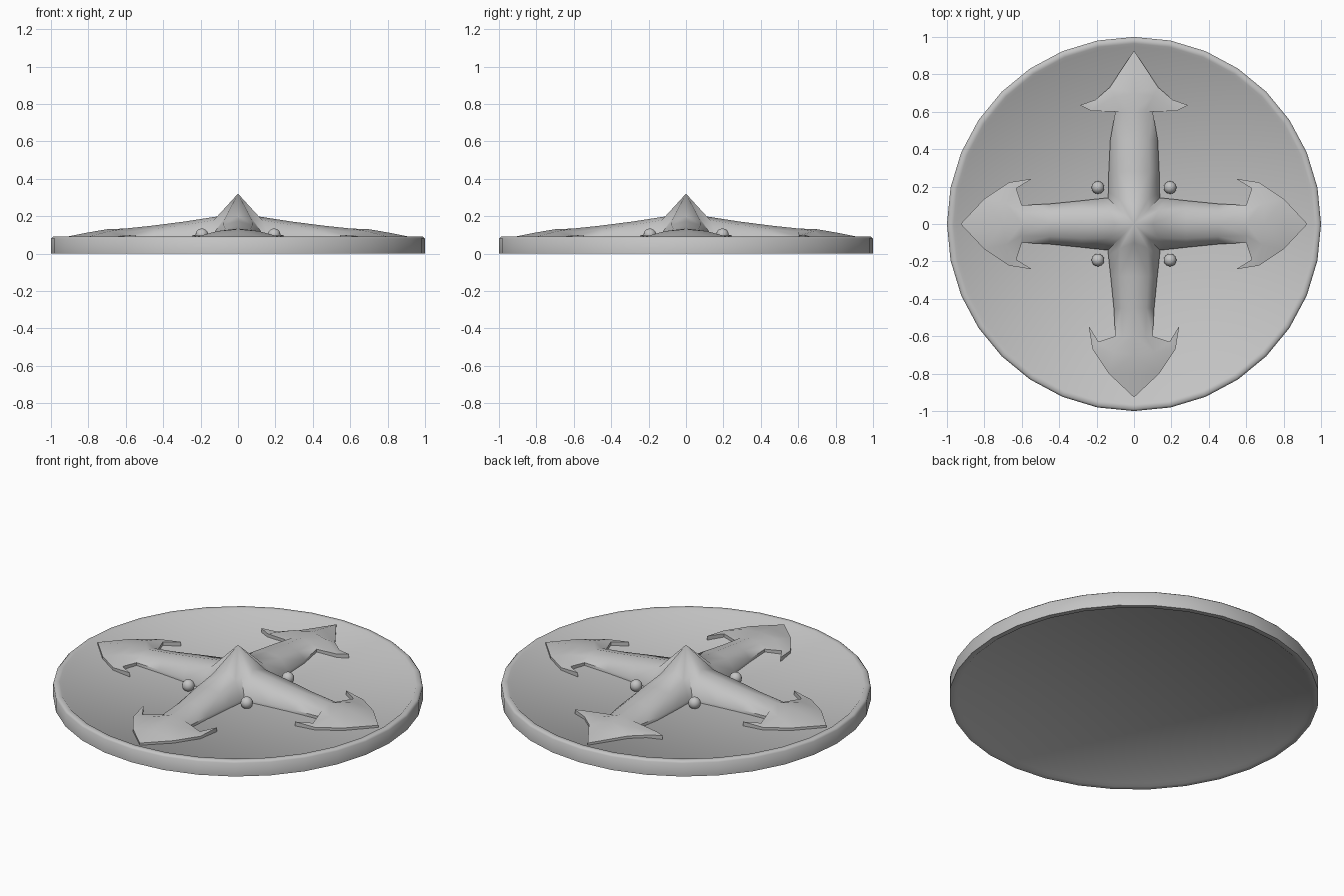
import bpy, bmesh, math
from mathutils import Matrix, Vector

cube = bpy.data.objects.get("Cube")
if cube:
    bpy.data.objects.remove(cube, do_unlink=True)

grey = bpy.data.materials.new("plain grey")
grey.use_nodes = True
grey.diffuse_color = (0.55, 0.55, 0.55, 1)
grey.node_tree.nodes["Principled BSDF"].inputs["Base Color"].default_value = grey.diffuse_color

FLOOR = 0.075


def make_object(name, bm, angle):
    mesh = bpy.data.meshes.new(name)
    bm.to_mesh(mesh)
    bm.free()
    mesh.materials.append(grey)
    obj = bpy.data.objects.new(name, mesh)
    bpy.context.collection.objects.link(obj)
    bpy.ops.object.select_all(action='DESELECT')
    obj.select_set(True)
    bpy.context.view_layer.objects.active = obj
    bpy.ops.object.shade_smooth_by_angle(angle=math.radians(angle))
    return obj


# Shield disc: rim profile spun round, closed with flat caps
def build_disc():
    bm = bmesh.new()
    profile = [(0.95, FLOOR), (0.965, 0.09), (0.99, 0.09), (1, 0.08),
               (1, 0.0), (0.97, 0.0), (0.955, 0.012)]
    sides = 32
    rings = []
    for r, z in profile:
        rings.append([bm.verts.new((r * math.cos(2 * math.pi * i / sides),
                                    r * math.sin(2 * math.pi * i / sides), z))
                      for i in range(sides)])
    for a, b in zip(rings, rings[1:]):
        for i in range(sides):
            j = (i + 1) % sides
            bm.faces.new((a[i], a[j], b[j], b[i]))
    bm.faces.new(rings[0])
    bm.faces.new(rings[-1])
    bmesh.ops.recalc_face_normals(bm, faces=bm.faces)
    make_object("shield_disc", bm, 60)


# Arm stations as (ridge, shoulder, edge), each point (along, across, height)
EDGE = 0.092
ROOT = [((0, 0, 0.32), (0.08, 0.08, 0.18), (0.14, 0.14, EDGE)),
        ((0.1, 0, 0.2), (0.13, 0.075, 0.178), (0.17, 0.137, EDGE))]
# (along, half width, ridge height)
NARROW = [(0.28, 0.125, 0.172), (0.45, 0.108, 0.15), (0.6, 0.1, 0.134)]
WIDE = [(0.28, 0.135, 0.172), (0.45, 0.127, 0.15), (0.6, 0.1, 0.134)]
# Head outline: inner notch, barb tip, outer cheek, front cheek (along, across)
HOOKED = [(0.63, 0.19), (0.545, 0.242), (0.67, 0.222), (0.8, 0.135)]
FLARED = [(0.605, 0.23), (0.635, 0.29), (0.665, 0.205), (0.73, 0.13)]


def build_arm(bm, turn, shaft, head):
    stations = ROOT + [((r, 0, z), (r, 0.62 * w, z - 0.018), (r, w, EDGE))
                       for r, w, z in shaft]
    for side in (1, -1):
        def vert(p):
            return bm.verts.new(turn @ Vector((p[0], p[1] * side, p[2])))

        def face(*vs):
            f = bm.faces.new(vs)
            f.normal_update()
            if f.normal.z < 0:
                f.normal_flip()

        rows = [[vert(p) for p in st] for st in stations]
        for a, b in zip(rows, rows[1:]):
            for k in (0, 1):
                face(a[k], b[k], b[k + 1], a[k + 1])
        # Arrow head with swept barbs
        ridge, shoulder, edge = rows[-1]
        notch, barb, cheek, front = [vert((x, y, h)) for (x, y), h in
                                     zip(head, (0.095, 0.1, 0.09, 0.09))]
        ridge_a, ridge_b = vert((0.7, 0, 0.13)), vert((0.8, 0, 0.113))
        side_a = vert(((head[2][0] + 0.7) / 2, head[2][1] * 0.5, 0.12))
        tip = vert((0.927, 0, 0.088))
        face(ridge, ridge_a, side_a, shoulder)
        face(shoulder, side_a, notch, edge)
        face(side_a, cheek, notch)
        face(notch, cheek, barb)
        face(side_a, front, cheek)
        face(ridge_a, ridge_b, front, side_a)
        face(ridge_b, tip, front)


# Raised cross: four arrow arms welded at the central peak
def build_cross():
    bm = bmesh.new()
    arms = [(NARROW, HOOKED), (WIDE, FLARED), (NARROW, HOOKED), (NARROW, HOOKED)]
    for i, (shaft, head) in enumerate(arms):
        build_arm(bm, Matrix.Rotation(i * math.pi / 2, 3, 'Z'), shaft, head)
    bmesh.ops.remove_doubles(bm, verts=bm.verts, dist=0.0005)
    # Skirt down to the disc
    border = [e for e in bm.edges if e.is_boundary]
    skirt = bmesh.ops.extrude_edge_only(bm, edges=border)["geom"]
    for v in skirt:
        if isinstance(v, bmesh.types.BMVert):
            v.co.z = FLOOR - 0.005
    bmesh.ops.recalc_face_normals(bm, faces=bm.faces)
    make_object("arrow_cross", bm, 50)


# Round studs between the arms
def build_studs():
    for x, sx in ((0.193, "left"), (-0.193, "right")):
        for y, sy in ((0.195, "back"), (-0.193, "front")):
            bm = bmesh.new()
            bmesh.ops.create_uvsphere(bm, u_segments=16, v_segments=10, radius=0.034,
                                      matrix=Matrix.Translation((x, y, 0.1)))
            make_object(f"stud_{sy}_{sx}", bm, 60)


build_disc()
build_cross()
build_studs()
